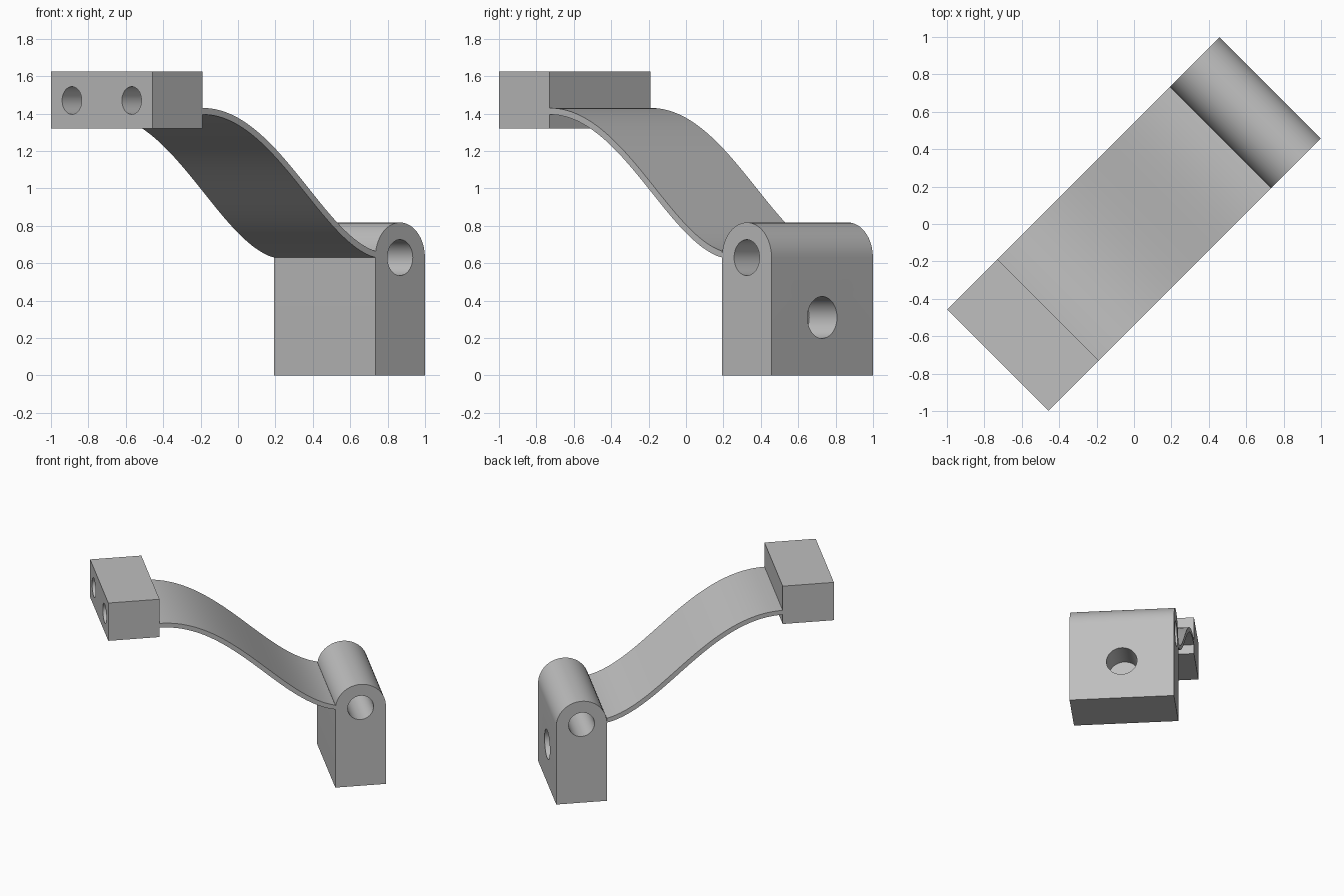
import bpy, bmesh, math
from mathutils import Matrix, Vector

if "Cube" in bpy.data.objects:
    bpy.data.objects.remove(bpy.data.objects["Cube"], do_unlink=True)

HALF_WIDTH = 0.383
END, INNER = 1.03, 0.655              # lengthwise extents of the two blocks
TURN = Matrix.Rotation(math.radians(45), 4, "Z")

grey = bpy.data.materials.new("plain_grey")
grey.use_nodes = True
grey.diffuse_color = (0.52, 0.52, 0.52, 1)
grey.node_tree.nodes["Principled BSDF"].inputs["Base Color"].default_value = grey.diffuse_color


def make_object(name, bm):
    bmesh.ops.recalc_face_normals(bm, faces=bm.faces)
    mesh = bpy.data.meshes.new(name)
    bm.to_mesh(mesh)
    bm.free()
    mesh.materials.append(grey)
    obj = bpy.data.objects.new(name, mesh)
    bpy.context.collection.objects.link(obj)
    return obj


def extrude_profile(name, points):
    """Extrude a lengthwise (x, z) outline across the full width."""
    bm = bmesh.new()
    face = bm.faces.new([bm.verts.new((x, -HALF_WIDTH, z)) for x, z in points])
    new = bmesh.ops.extrude_face_region(bm, geom=[face])["geom"]
    verts = [g for g in new if isinstance(g, bmesh.types.BMVert)]
    bmesh.ops.translate(bm, verts=verts, vec=(0, 2 * HALF_WIDTH, 0))
    return make_object(name, bm)


def drill(target, centre, radius, depth, axis):
    """Cut a round hole; depth is the cutter's full length about its centre."""
    bm = bmesh.new()
    spin = Matrix.Rotation(math.pi / 2, 4, "Y" if axis == "X" else "X")
    bmesh.ops.create_cone(bm, cap_ends=True, segments=48, radius1=radius, radius2=radius,
                          depth=depth, matrix=Matrix.Translation(centre) @ spin)
    cutter = make_object("hole_cutter", bm)
    cutter.hide_render = True
    mod = target.modifiers.new("hole", "BOOLEAN")
    mod.operation, mod.solver, mod.object = "DIFFERENCE", "EXACT", cutter
    bpy.context.view_layer.objects.active = target
    bpy.ops.object.modifier_apply(modifier=mod.name)
    bpy.data.objects.remove(cutter, do_unlink=True)


# Upright block with a rounded top, a cross bore and a blind hole in the end
radius = (END - INNER) / 2
mid, axle_z = (END + INNER) / 2, 0.63
arch = [(mid + radius * math.cos(math.pi * i / 32), axle_z + radius * math.sin(math.pi * i / 32))
        for i in range(33)]
lower_block = extrude_profile("lower_block", [(INNER, 0), (END, 0)] + arch)
drill(lower_block, (mid, 0, axle_z), 0.096, 1, "Y")
drill(lower_block, (END, 0, 0.31), 0.112, 0.42, "X")

# Upper block with two blind holes in its outer end
upper_block = extrude_profile("upper_block", [(-END, 1.32), (-0.65, 1.32), (-0.65, 1.625), (-END, 1.625)])
for side in (-1, 1):
    drill(upper_block, (-END, side * 0.226, 1.47), 0.074, 0.42, "X")

# Thin S-shaped plate joining the blocks
p0, p1, p2, p3 = [Vector(p) for p in ((-0.65, 1.43), (-0.1, 1.43), (0.25, 0.76), (INNER, 0.665))]
top, under = [], []
for i in range(49):
    t = i / 48
    s = 1 - t
    point = s**3 * p0 + 3 * s * s * t * p1 + 3 * s * t * t * p2 + t**3 * p3
    slope = (s * s * (p1 - p0) + 2 * s * t * (p2 - p1) + t * t * (p3 - p2)).normalized()
    top.append(point)
    under.append(point + 0.035 * Vector((slope.y, -slope.x)))
under[-1].x = INNER
curved_plate = extrude_profile("curved_plate", top + under[::-1])

# Turn everything diagonally and shade
for obj in (lower_block, upper_block, curved_plate):
    obj.data.transform(TURN)
    bpy.ops.object.select_all(action="DESELECT")
    obj.select_set(True)
    bpy.context.view_layer.objects.active = obj
    bpy.ops.object.shade_smooth_by_angle(angle=math.radians(30))
